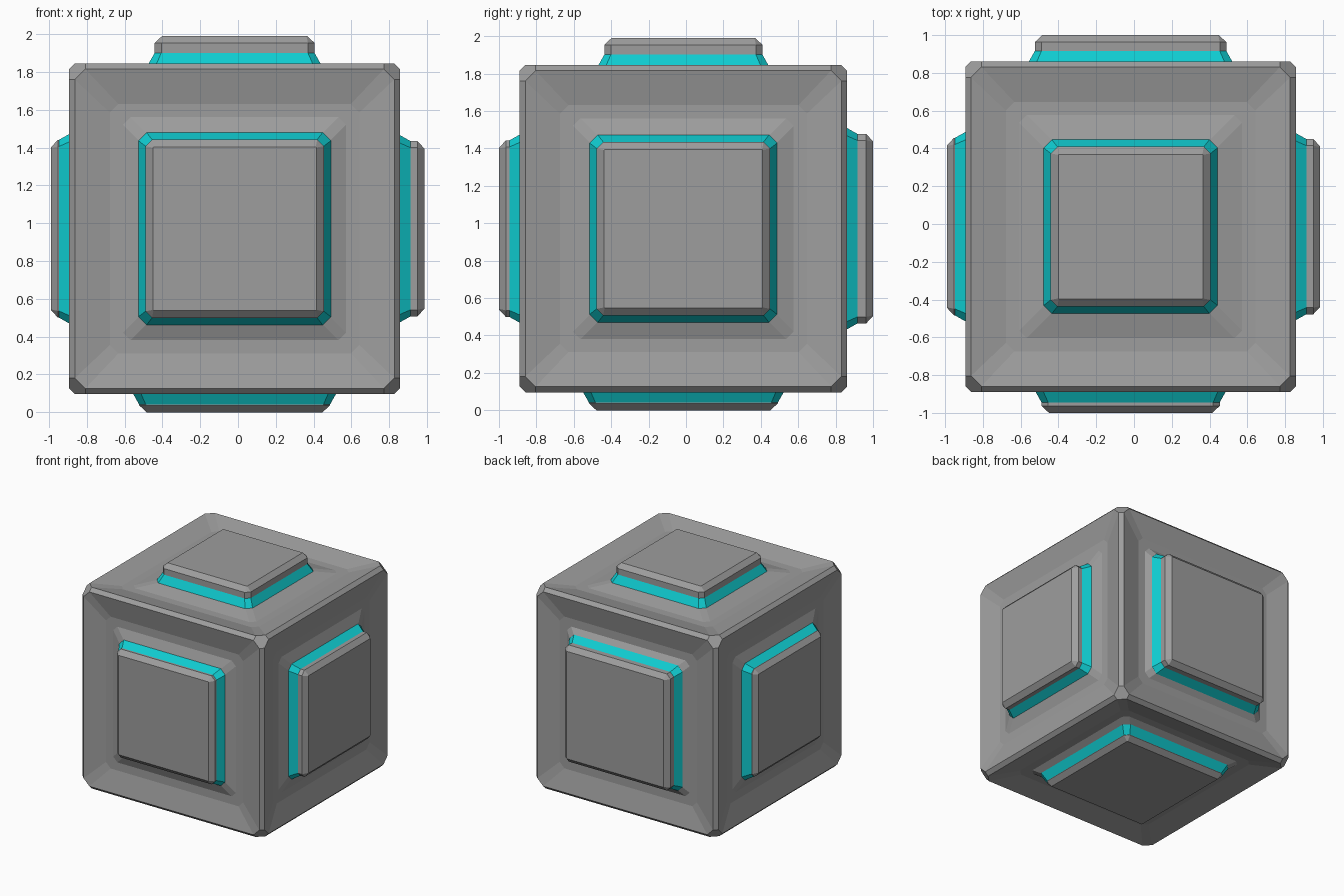
import bpy, bmesh
from mathutils import Vector

if "Cube" in bpy.data.objects:
    bpy.data.objects.remove(bpy.data.objects["Cube"])

CENTRE = Vector((-0.018, -0.014, 0.971))
# side name: (direction, outer height of pad, half width of pad)
SIDES = {
    "top": ((0, 0, 1), 1.02, 0.423),
    "bottom": ((0, 0, -1), 0.971, 0.505),
    "left": ((-1, 0, 0), 0.972, 0.47),
    "right": ((1, 0, 0), 1.004, 0.464),
    "front": ((0, -1, 0), 0.986, 0.472),
    "back": ((0, 1, 0), 1.014, 0.507),
}


def colour(name, rgb):
    mat = bpy.data.materials.new(name)
    mat.diffuse_color = (*rgb, 1)
    mat.use_nodes = True
    mat.node_tree.nodes["Principled BSDF"].inputs["Base Color"].default_value = mat.diffuse_color
    return mat


teal = colour("teal", (0.005, 0.6, 0.63))
grey = colour("dark_grey", (0.34, 0.34, 0.34))


def loop(bm, direction, r, h, cut):
    """Square with clipped corners, at height h along a direction."""
    q = Vector(direction).to_track_quat('Z', 'Y')
    c = r - cut
    pts = [(r, -c), (r, c), (c, r), (-c, r), (-r, c), (-r, -c), (-c, -r), (c, -r)]
    return [bm.verts.new(q @ Vector((x, y, h))) for x, y in pts]


def skin(bm, loops):
    for a, b in zip(loops, loops[1:]):
        for i in range(8):
            j = (i + 1) % 8
            bm.faces.new((a[i], a[j], b[j], b[i]))


def finish(bm, name, mat):
    bmesh.ops.remove_doubles(bm, verts=bm.verts[:], dist=0.0004)
    me = bpy.data.meshes.new(name)
    bm.to_mesh(me)
    bm.free()
    me.materials.append(mat)
    ob = bpy.data.objects.new(name, me)
    ob.location = CENTRE
    bpy.context.collection.objects.link(ob)
    return ob


# Body: chamfered cube frame from the hull of the six rims
bm = bmesh.new()
for d, _, _ in SIDES.values():
    loop(bm, d, 0.845, 0.875, 0.055)
bmesh.ops.convex_hull(bm, input=bm.verts[:])
flat = [f for f in bm.faces if max(abs(c) for c in f.normal) > 0.99]
bmesh.ops.delete(bm, geom=flat, context='FACES_ONLY')
# Body: dished sides that rise again to meet the pads
for d, _, half in SIDES.values():
    skin(bm, [loop(bm, d, 0.845, 0.875, 0.055),
              loop(bm, d, 0.66, 0.832, 0.045),
              loop(bm, d, 0.59, 0.832, 0.04),
              loop(bm, d, half + 0.036, 0.864, 0.04),
              loop(bm, d, half - 0.05, 0.864, 0.03)])
body = finish(bm, "body", grey)
bpy.context.view_layer.objects.active = body
body.select_set(True)
bpy.ops.object.shade_smooth_by_angle(angle=0.15)

for side, (d, top, half) in SIDES.items():
    # Flared teal collar
    bm = bmesh.new()
    skin(bm, [loop(bm, d, half + 0.045, 0.85, 0.045),
              loop(bm, d, half, 0.93, 0.035)])
    finish(bm, side + "_collar", teal)
    # Chamfered pad
    bm = bmesh.new()
    loops = [loop(bm, d, half, 0.93, 0.035),
             loop(bm, d, half, top - 0.037, 0.035),
             loop(bm, d, half - 0.04, top, 0.003)]
    skin(bm, loops)
    bm.faces.new(loops[-1])
    finish(bm, side + "_pad", grey)
